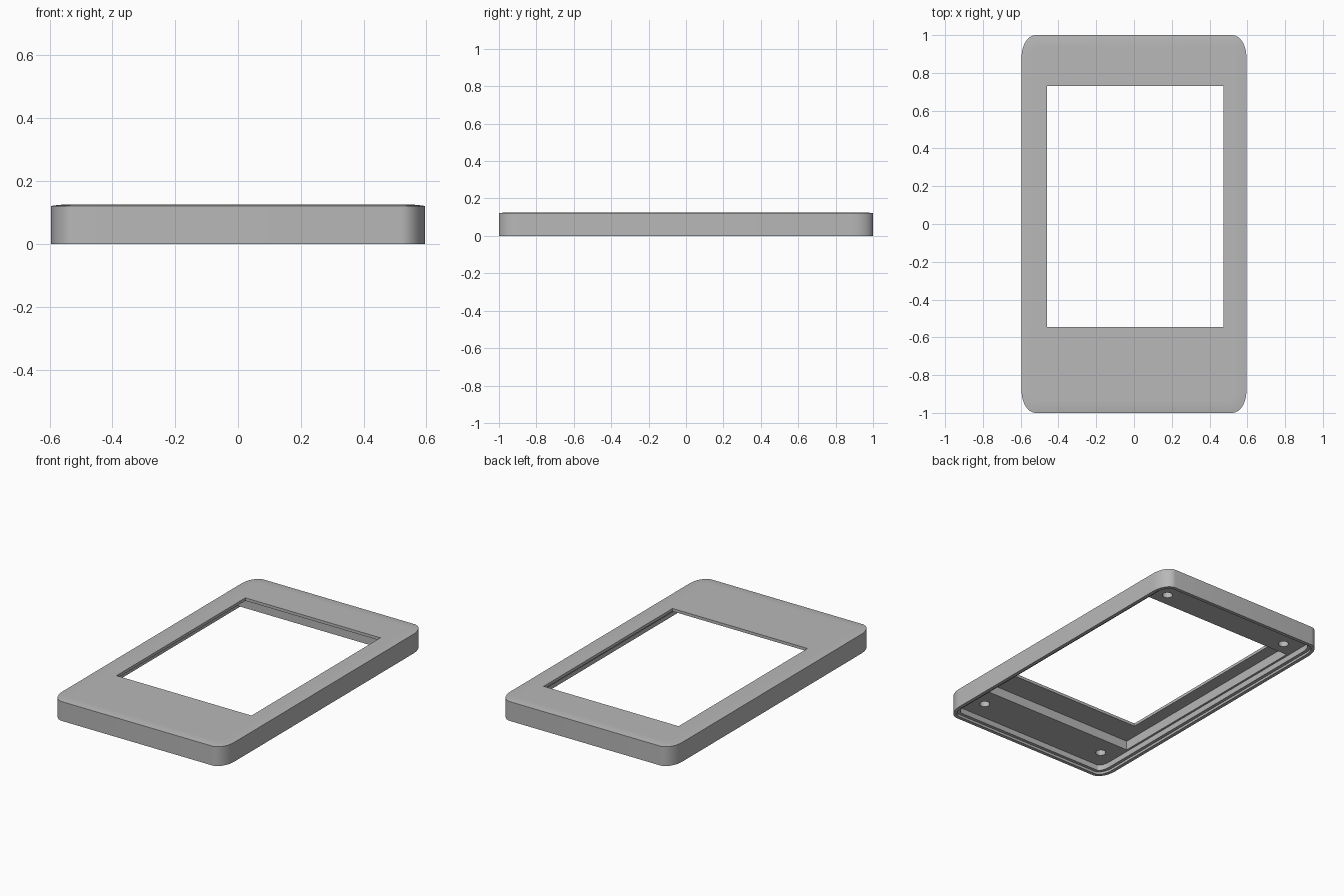
import bpy, bmesh, math

if "Cube" in bpy.data.objects:
    bpy.data.objects.remove(bpy.data.objects["Cube"], do_unlink=True)

HALF_X, HALF_Y = 0.595, 1.0
CORNER_X, CORNER_Y = 0.075, 0.115

grey = bpy.data.materials.new("plain grey")
grey.use_nodes = True
grey.diffuse_color = (0.48, 0.48, 0.48, 1)
grey.node_tree.nodes["Principled BSDF"].inputs["Base Color"].default_value = (0.48, 0.48, 0.48, 1)


def outline(inset, steps=12):
    """Rounded rectangle, shrunk inward by inset."""
    rx, ry = max(CORNER_X - inset, 0.025), max(CORNER_Y - inset, 0.04)
    cx, cy = HALF_X - inset - rx, HALF_Y - inset - ry
    points = []
    for quarter, (sx, sy) in enumerate([(1, 1), (-1, 1), (-1, -1), (1, -1)]):
        for i in range(steps + 1):
            a = math.pi / 2 * (quarter + i / steps)
            points.append((sx * cx + rx * math.cos(a), sy * cy + ry * math.sin(a)))
    return points


def box_outline(x0, x1, y0, y1):
    return [(x0, y0), (x1, y0), (x1, y1), (x0, y1)]


def circle_outline(x, y, r, n=24):
    return [(x + r * math.cos(math.tau * i / n), y + r * math.sin(math.tau * i / n)) for i in range(n)]


def loft(name, layers):
    """Closed solid through (outline, height) layers, bottom to top."""
    bm = bmesh.new()
    rings = [[bm.verts.new((x, y, z)) for x, y in pts] for pts, z in layers]
    for low, high in zip(rings, rings[1:]):
        for i in range(len(low)):
            j = (i + 1) % len(low)
            bm.faces.new((low[i], low[j], high[j], high[i]))
    bm.faces.new(rings[0][::-1])
    bm.faces.new(rings[-1])
    bmesh.ops.recalc_face_normals(bm, faces=bm.faces)
    mesh = bpy.data.meshes.new(name)
    bm.to_mesh(mesh)
    bm.free()
    obj = bpy.data.objects.new(name, mesh)
    obj.data.materials.append(grey)
    bpy.context.collection.objects.link(obj)
    return obj


# Outer body with a gently crowned top edge
body = loft("bezel_shell", [
    (outline(0), 0), (outline(0), 0.121), (outline(0.025), 0.1245),
    (outline(0.055), 0.126), (outline(0.065), 0.126)])

# Stepped rim, screen pocket and window opening
cutters = [
    loft("rim_step_cutter", [(outline(0.022), -0.05), (outline(0.022), 0.015)]),
    loft("rim_recess_cutter", [(outline(0.042), -0.06), (outline(0.042), 0.05)]),
    loft("pocket_cutter", [(box_outline(-0.54, 0.54, -0.71, 0.75), z) for z in (-0.07, 0.108)]),
    loft("window_cutter", [(box_outline(-0.46, 0.475, -0.545, 0.73), z) for z in (-0.08, 0.2)]),
]
# Blind screw holes near the corners
for sx in (-1, 1):
    for sy in (-1, 1):
        ring = circle_outline(sx * 0.445, sy * 0.835, 0.03)
        cutters.append(loft("screw_hole_cutter", [(ring, -0.09), (ring, 0.1)]))

bpy.context.view_layer.objects.active = body
for cutter in cutters:
    cutter.hide_render = True
    mod = body.modifiers.new("cut", "BOOLEAN")
    mod.operation = "DIFFERENCE"
    mod.solver = "EXACT"
    mod.object = cutter
    bpy.ops.object.modifier_apply(modifier=mod.name)
    bpy.data.objects.remove(cutter, do_unlink=True)

bpy.ops.object.select_all(action="DESELECT")
body.select_set(True)
bpy.context.view_layer.objects.active = body
bpy.ops.object.shade_smooth_by_angle(angle=math.radians(30))
